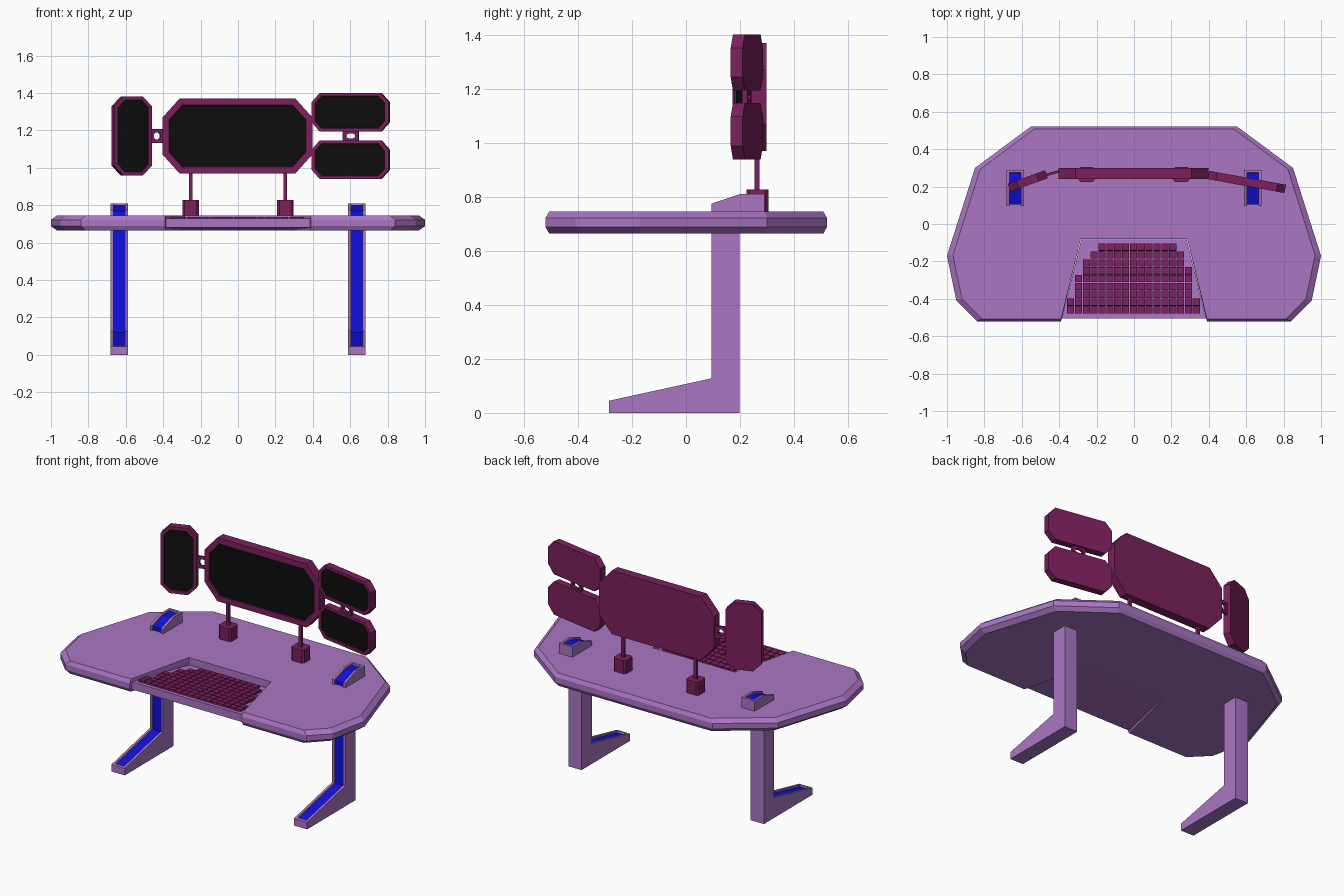
import bpy, bmesh
from math import radians
from mathutils import Matrix, Vector

if "Cube" in bpy.data.objects:
    bpy.data.objects.remove(bpy.data.objects["Cube"])


def material(name, rgb):
    m = bpy.data.materials.new(name)
    m.diffuse_color = (*rgb, 1)
    m.use_nodes = True
    m.node_tree.nodes["Principled BSDF"].inputs["Base Color"].default_value = m.diffuse_color
    return m


PURPLE = material("purple", (0.40, 0.18, 0.55))
PLUM = material("plum", (0.20, 0.014, 0.11))
BLUE = material("blue", (0.005, 0.005, 0.75))
BLACK = material("black", (0.004, 0.004, 0.004))


def finish(bm, name, mats, loc=(0, 0, 0), yaw=0):
    me = bpy.data.meshes.new(name)
    bm.to_mesh(me)
    bm.free()
    for m in mats:
        me.materials.append(m)
    ob = bpy.data.objects.new(name, me)
    ob.location = loc
    ob.rotation_euler.z = radians(yaw)
    bpy.context.collection.objects.link(ob)
    return ob


def loft(rings):
    """Closed solid through a stack of equal-length rings."""
    bm = bmesh.new()
    rows = [[bm.verts.new(p) for p in r] for r in rings]
    n = len(rows[0])
    for a, b in zip(rows, rows[1:]):
        for i in range(n):
            j = (i + 1) % n
            bm.faces.new((a[i], a[j], b[j], b[i]))
    bm.faces.new(rows[0][::-1])
    bm.faces.new(rows[-1])
    bmesh.ops.recalc_face_normals(bm, faces=bm.faces)
    bm.normal_update()
    return bm


def octagon(w, h, cx, cz, y):
    a, b = w / 2, h / 2
    return [Vector((x, y, z)) for x, z in
            ((-a + cx, -b), (a - cx, -b), (a, -b + cz), (a, b - cz),
             (a - cx, b), (-a + cx, b), (-a, b - cz), (-a, -b + cz))]


# Desk top with chamfered rim and a notch for the keyboard tray
half = [(0.39, -0.52), (0.84, -0.52), (0.95, -0.41), (1.0, -0.17), (0.85, 0.30), (0.55, 0.522)]
notch = [(-0.285, -0.08), (0.285, -0.08)]


def rim(z, chamfer):
    def p(x, y):
        if not chamfer:
            return (x, y, z)
        return (x if abs(x) < 0.4 else x * 0.968, y * 0.975, z)
    pts = [p(x, y) for x, y in half] + [p(-x, y) for x, y in half[::-1]]
    return pts + [(x, y, z) for x, y in notch]


finish(loft([rim(0.665, True), rim(0.688, False), rim(0.722, False), rim(0.745, True)]),
       "desk_top", [PURPLE])

# Keyboard tray, sloping up toward the front
SLOPE = 0.065


def tray_z(y):
    return 0.70 + (-0.08 - y) * SLOPE


tray = [(-0.386, -0.505), (0.386, -0.505), (0.282, -0.083), (-0.282, -0.083)]
finish(loft([[(x, y, 0.667 + (-0.08 - y) * 0.03) for x, y in tray],
             [(x, y, tray_z(y)) for x, y in tray]]), "keyboard_tray", [PURPLE])

# Keys: (first column, end column) for each row, back to front
ROWS = [(4, 14), (3, 15), (2, 15), (2, 16), (1, 16), (1, 16), (1, 16), (0, 17), (0, 17)]
PITCH = 0.042
bm = bmesh.new()
for r, (c0, c1) in enumerate(ROWS):
    y = -0.124 - r * PITCH
    for c in range(c0, c1):
        x = -0.360 + (c + 0.5) * PITCH
        m = (Matrix.Translation((x, y, tray_z(y) + 0.004))
             @ Matrix.Rotation(-SLOPE, 4, 'X')
             @ Matrix.Diagonal((0.038, 0.038, 0.016, 1)))
        bmesh.ops.create_cube(bm, size=1, matrix=m)
finish(bm, "keyboard_keys", [PLUM])

# Legs: one profile with foot, column and cap, plus a recessed blue channel
LEG = [(-0.285, 0), (0.198, 0), (0.198, 0.70), (0.29, 0.70), (0.29, 0.81),
       (0.20, 0.81), (0.095, 0.775), (0.095, 0.128), (-0.285, 0.045)]
for side, sx in (("left", -1), ("right", 1)):
    bm = loft([[(x, y, z) for y, z in LEG] for x in (-0.046, 0.046)])
    channel = [f for f in bm.faces if len(f.verts) == 4 and abs(f.normal.x) < 0.5
               and (f.normal.z > 0.2 or
                    (f.normal.y < -0.9 and f.calc_center_median().z > 0.1))]
    bmesh.ops.inset_region(bm, faces=channel, thickness=0.015, use_even_offset=True)
    bm.normal_update()
    bmesh.ops.inset_region(bm, faces=channel, thickness=0.001, depth=-0.010,
                           use_even_offset=True)
    for f in channel:
        f.material_index = 1
    finish(bm, side + "_leg", [PURPLE, BLUE], (sx * 0.635, 0, 0))


# Monitors: clipped-corner slabs with a recessed screen
def monitor(name, w, h, cx, cz, depth, border, loc, yaw=0):
    bm = loft([octagon(w, h, cx, cz, -depth / 2), octagon(w, h, cx, cz, depth / 2)])
    front = [f for f in bm.faces if f.normal.y < -0.9]
    bmesh.ops.inset_individual(bm, faces=front, thickness=border, use_even_offset=True)
    bm.normal_update()
    bmesh.ops.inset_individual(bm, faces=front, thickness=0.002, depth=-0.006,
                               use_even_offset=True)
    front[0].material_index = 1
    finish(bm, name, [PLUM, BLACK], loc, yaw)


monitor("main_monitor", 0.80, 0.40, 0.09, 0.10, 0.058, 0.034, (-0.003, 0.27, 1.17))
monitor("left_monitor", 0.212, 0.42, 0.05, 0.05, 0.045, 0.018, (-0.568, 0.230, 1.17), 20)
for name, z in (("upper_right_monitor", 1.297), ("lower_right_monitor", 1.043)):
    monitor(name, 0.418, 0.208, 0.045, 0.05, 0.045, 0.018, (0.603, 0.225, z), -10.3)


# Brackets: thin plates with a hole
def bracket(name, w, h, hole_w, hole_h, depth, loc, yaw):
    d = depth / 2
    loops = [octagon(w, h, w * 0.12, h * 0.12, -d), octagon(w, h, w * 0.12, h * 0.12, d),
             octagon(hole_w, hole_h, hole_w * 0.29, hole_h * 0.29, d),
             octagon(hole_w, hole_h, hole_w * 0.29, hole_h * 0.29, -d)]
    bm = bmesh.new()
    rows = [[bm.verts.new(p) for p in r] for r in loops]
    for k in range(4):
        a, b = rows[k], rows[(k + 1) % 4]
        for i in range(8):
            j = (i + 1) % 8
            bm.faces.new((a[i], a[j], b[j], b[i]))
    bmesh.ops.recalc_face_normals(bm, faces=bm.faces)
    finish(bm, name, [PLUM], loc, yaw)


bracket("left_bracket", 0.09, 0.075, 0.036, 0.040, 0.014, (-0.434, 0.272, 1.17), 16)
bracket("right_bracket", 0.085, 0.075, 0.052, 0.028, 0.02, (0.603, 0.225, 1.17), -10.3)

# Stands: square post rising from a chamfered block
for side, sx in (("left", -1), ("right", 1)):
    bm = bmesh.new()
    bmesh.ops.create_cube(bm, size=1, matrix=Matrix.Diagonal((0.088, 0.082, 0.085, 1)))
    edges = [e for e in bm.edges
             if abs((e.verts[0].co - e.verts[1].co).normalized().z) > 0.9]
    bmesh.ops.bevel(bm, geom=edges, offset=0.012, segments=1, affect='EDGES')
    finish(bm, side + "_stand_base", [PLUM], (sx * 0.253, 0.265, 0.7855))
    bm = bmesh.new()
    bmesh.ops.create_cube(bm, size=1, matrix=Matrix.Diagonal((0.02, 0.018, 0.20, 1)))
    finish(bm, side + "_stand_post", [PLUM], (sx * 0.253, 0.263, 0.90))
